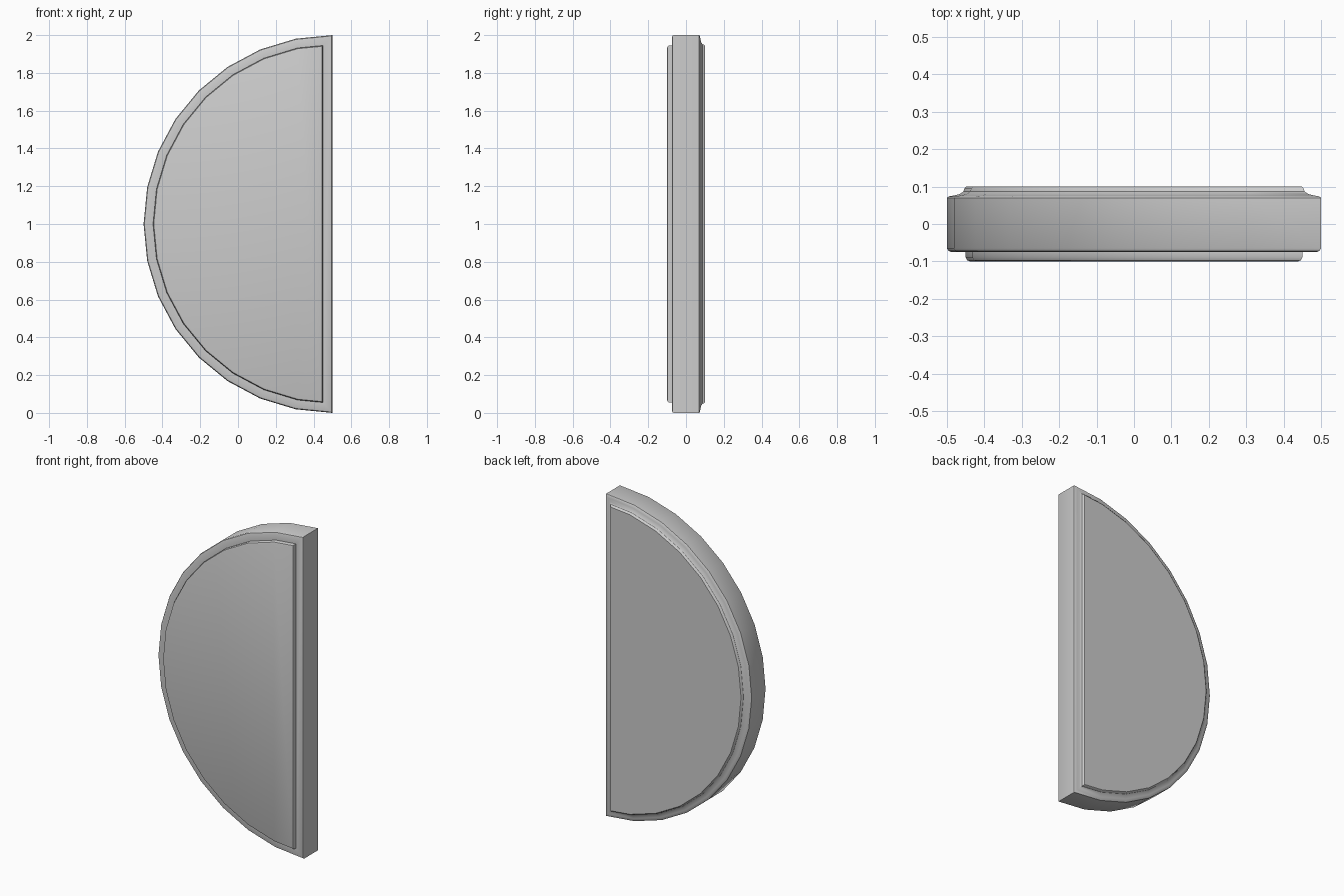
import bpy, bmesh
from math import sin, cos, pi, radians

if "Cube" in bpy.data.objects:
    bpy.data.objects.remove(bpy.data.objects["Cube"])

SEGS = 16
STEP = pi / SEGS


def outline(inset):
    """Half-disc outline (x, z) moved inwards by the inset."""
    r = 1 - inset
    edge_x = 0.5 - inset
    # where the straight edge meets the first arc segment
    t = inset / (r * sin(STEP))
    h = r * (1 - t) + r * cos(STEP) * t
    pts = [(edge_x, 1 + h)]
    for i in range(1, SEGS):
        a = i * STEP
        pts.append((0.5 - r * sin(a), 1 + r * cos(a)))
    pts.append((edge_x, 1 - h))
    return pts


# Cross-section as (inset, y): stepped panel in front, coved panel behind
profile = [
    (0.062, -0.100), (0.054, -0.097), (0.050, -0.089), (0.050, -0.075),
    (0.012, -0.075), (0.004, -0.072), (0.000, -0.065),
    (0.000, 0.070), (0.005, 0.074), (0.018, 0.076), (0.034, 0.080),
    (0.044, 0.087), (0.047, 0.096), (0.052, 0.100),
]

# Half-round slab skinned through the outline rings
bm = bmesh.new()
rings = [[bm.verts.new((x, y, z)) for x, z in outline(d)] for d, y in profile]
for a, b in zip(rings, rings[1:]):
    n = len(a)
    for i in range(n):
        j = (i + 1) % n
        bm.faces.new((a[i], a[j], b[j], b[i]))
bm.faces.new(rings[0])
bm.faces.new(rings[-1])
bmesh.ops.recalc_face_normals(bm, faces=bm.faces)

mesh = bpy.data.meshes.new("half_round_panel")
bm.to_mesh(mesh)
bm.free()
panel = bpy.data.objects.new("half_round_panel", mesh)
bpy.context.collection.objects.link(panel)

bpy.context.view_layer.objects.active = panel
panel.select_set(True)
bpy.ops.object.shade_smooth_by_angle(angle=radians(35))
